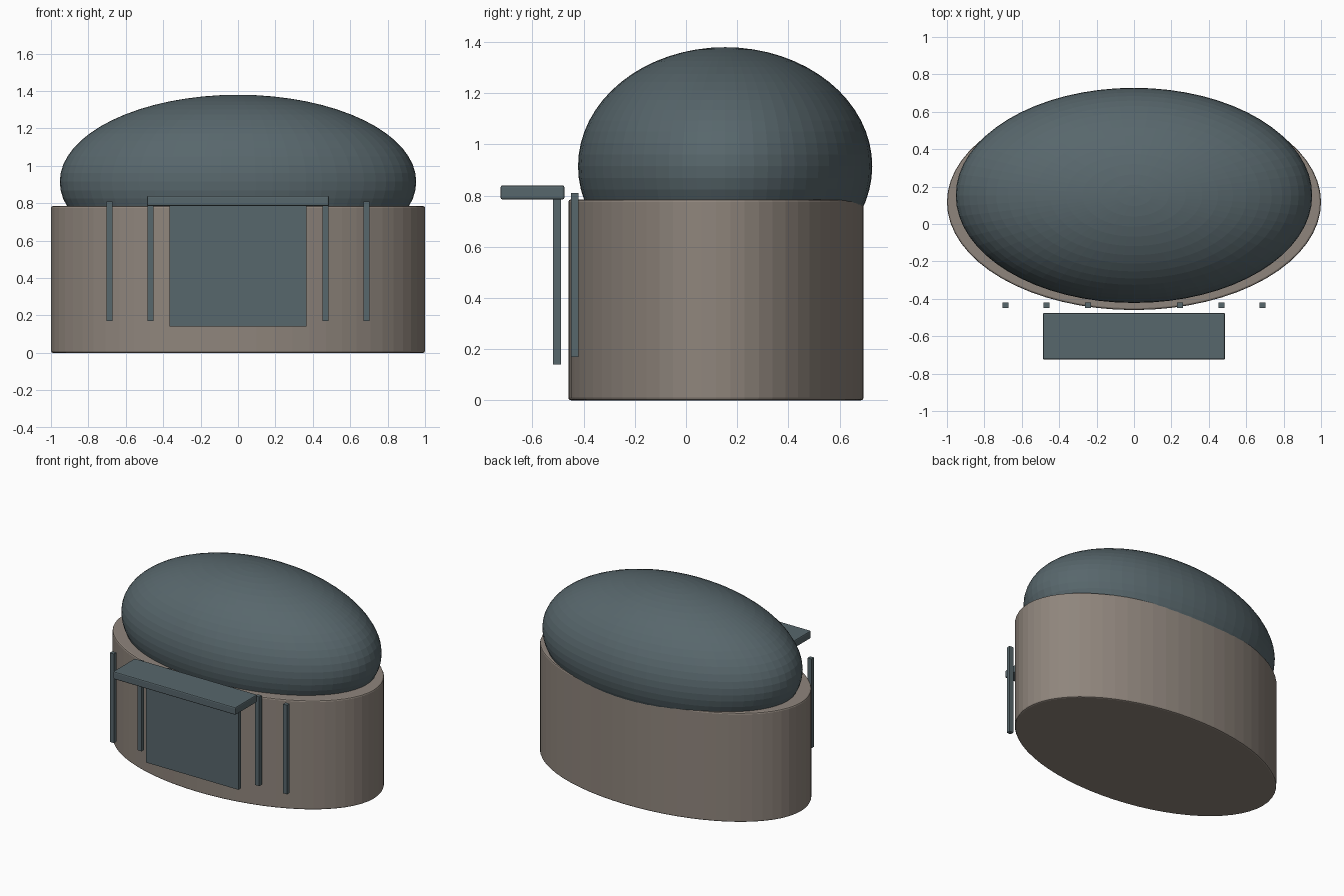
import bpy, math

if "Cube" in bpy.data.objects:
    bpy.data.objects.remove(bpy.data.objects["Cube"])


def material(name, rgb):
    m = bpy.data.materials.new(name)
    m.diffuse_color = (*rgb, 1)
    m.use_nodes = True
    m.node_tree.nodes["Principled BSDF"].inputs["Base Color"].default_value = m.diffuse_color
    return m


STONE = material("warm stone", (0.275, 0.235, 0.202))
SLATE = material("slate blue", (0.097, 0.135, 0.150))


def finish(name, mat, bevel=0.0):
    ob = bpy.context.object
    ob.name = name
    ob.data.materials.append(mat)
    bpy.ops.object.transform_apply(location=False, rotation=False, scale=True)
    if bevel:
        mod = ob.modifiers.new("soft edges", 'BEVEL')
        mod.width = bevel
        mod.segments = 2
        mod.limit_method = 'ANGLE'
        mod.angle_limit = math.radians(40)
    return ob


def box(name, mat, x, y, z, bevel=0.0):
    """Box from (min, max) ranges on each axis."""
    spans = (x, y, z)
    bpy.ops.mesh.primitive_cube_add(size=1, location=[(a + b) / 2 for a, b in spans])
    bpy.context.object.scale = [b - a for a, b in spans]
    return finish(name, mat, bevel)


# Oval drum walls
bpy.ops.mesh.primitive_cylinder_add(vertices=64, radius=1, depth=0.785,
                                    location=(0, 0.117, 0.3925))
bpy.context.object.scale = (1, 0.577, 1)
finish("drum_wall", STONE, 0.01)

# Ellipsoid roof, sunk into the drum
bpy.ops.mesh.primitive_uv_sphere_add(segments=64, ring_count=32, radius=1,
                                     location=(0, 0.153, 0.915))
bpy.context.object.scale = (0.953, 0.575, 0.465)
finish("dome_roof", SLATE)

# Entrance panel and canopy
box("entrance_panel", SLATE, (-0.367, 0.367), (-0.52, -0.488), (0.14, 0.79))
box("entrance_canopy", SLATE, (-0.487, 0.487), (-0.725, -0.475), (0.785, 0.84), 0.008)

# Slim facade posts, mirrored about the entrance
for side in (-1, 1):
    for i, px in enumerate((0.245, 0.467, 0.688)):
        cx = side * px
        box(f"facade_post_{'left' if side < 0 else 'right'}_{i + 1}", SLATE,
            (cx - 0.016, cx + 0.016), (-0.449, -0.42), (0.17, 0.81))
